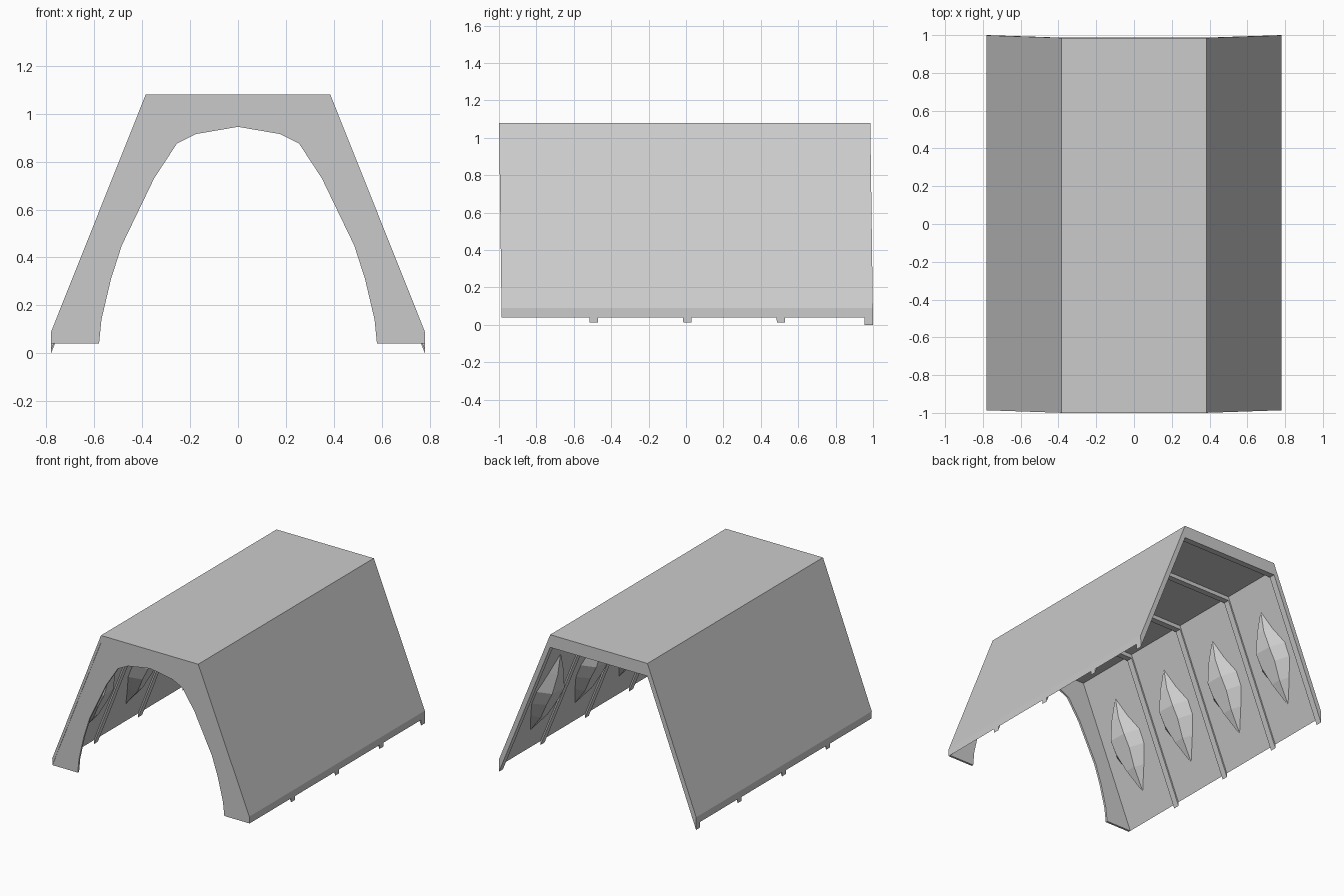
import bpy, bmesh
from mathutils import Vector

if "Cube" in bpy.data.objects:
    bpy.data.objects.remove(bpy.data.objects["Cube"])

grey = bpy.data.materials.new("plain grey")
grey.diffuse_color = (0.6, 0.6, 0.6, 1)
grey.use_nodes = True
grey.node_tree.nodes["Principled BSDF"].inputs["Base Color"].default_value = grey.diffuse_color

OUTER = [(-0.78, 0.09), (-0.385, 1.08), (0.385, 1.08), (0.78, 0.09)]


def finish(name, bm):
    # The whole canopy leans very slightly toward the front
    for v in bm.verts:
        v.co.y += 0.0075 - 0.0145 * v.co.z / 1.08
    bmesh.ops.recalc_face_normals(bm, faces=bm.faces)
    me = bpy.data.meshes.new(name)
    bm.to_mesh(me)
    bm.free()
    me.materials.append(grey)
    ob = bpy.data.objects.new(name, me)
    bpy.context.collection.objects.link(ob)
    return ob


def extrude_profile(name, points, y0, y1):
    bm = bmesh.new()
    face = bm.faces.new([bm.verts.new((x, y0, z)) for x, z in points])
    ext = bmesh.ops.extrude_face_region(bm, geom=[face], use_keep_orig=True)
    verts = [g for g in ext["geom"] if isinstance(g, bmesh.types.BMVert)]
    bmesh.ops.translate(bm, verts=verts, vec=(0, y1 - y0, 0))
    return finish(name, bm)


def band(top, bottom):
    # Trapezoid band between two downward shifts of the outer line
    return ([(x, z - top) for x, z in OUTER] +
            [(x, z - bottom) for x, z in reversed(OUTER)])


# Canopy shell
extrude_profile("canopy_shell", band(0, 0.05), -0.9925, 0.9925)

# Inner ribs, the rear one is deeper
for i, y in enumerate((-0.5, 0.0, 0.5)):
    extrude_profile(f"rib_{i + 1}", band(0.045, 0.078), y - 0.022, y + 0.022)
extrude_profile("rear_rib", band(0.045, 0.09), 0.948, 0.9925)

# Front arch plate
half = [(0.58, 0.04), (0.57, 0.14), (0.53, 0.31), (0.485, 0.45), (0.35, 0.73),
        (0.255, 0.875), (0.175, 0.915)]
arch = [(x, z - 0.05) for x, z in OUTER] + half + [(0, 0.945)] + \
       [(-x, z) for x, z in reversed(half)]
extrude_profile("front_arch", arch, -0.99, -0.975)


# Faceted pads on the inner walls, one per bay and side
def pad(name, side, y):
    along = Vector((-side * 0.395, 0, 0.99)).normalized()
    inward = Vector((-side * 0.99, 0, -0.395)).normalized()
    centre = Vector((side * 0.588, y, 0.53))
    rings = [(-0.17, 0.08, 0.06), (-0.04, 0.14, 0.075),
             (0.06, 0.14, 0.085), (0.19, 0.07, 0.055)]
    bm = bmesh.new()

    def vert(t, w, d):
        return bm.verts.new(centre + along * t + Vector((0, w, 0)) + inward * d)

    rows = [[vert(t, -w, 0), vert(t, -w * 0.5, d), vert(t, w * 0.4, d * 0.9),
             vert(t, w, 0)] for t, w, d in rings]
    low, high = vert(-0.34, -0.01, 0), vert(0.34, 0.01, 0)
    for j in range(4):
        k = (j + 1) % 4
        bm.faces.new((low, rows[0][j], rows[0][k]))
        bm.faces.new((high, rows[-1][k], rows[-1][j]))
        for a, b in zip(rows, rows[1:]):
            bm.faces.new((a[j], b[j], b[k], a[k]))
    finish(name, bm)


for side, label in ((-1, "left"), (1, "right")):
    for i in range(4):
        pad(f"{label}_wall_pad_{i + 1}", side, -0.75 + 0.5 * i)
